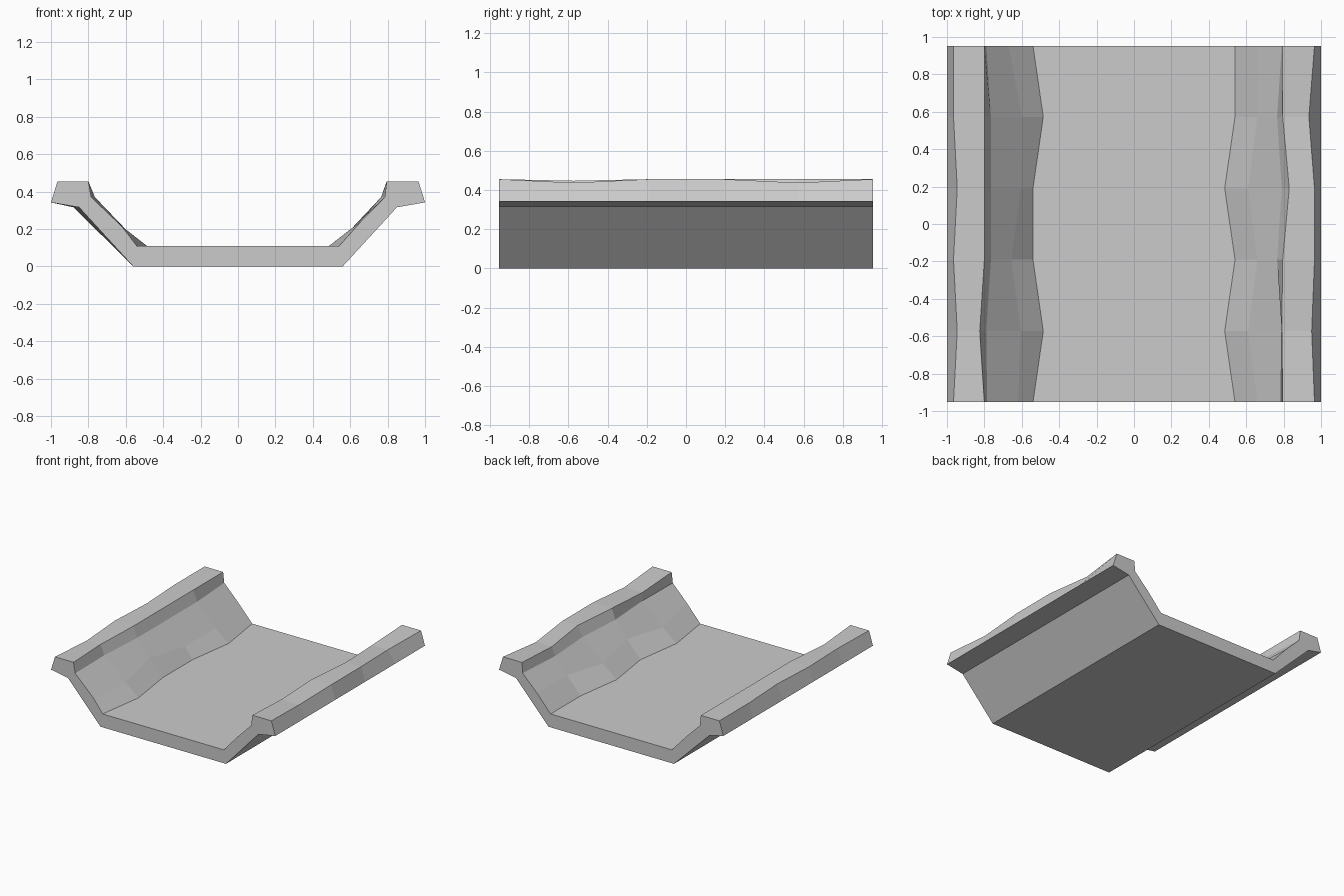
import bpy, bmesh

if "Cube" in bpy.data.objects:
    bpy.data.objects.remove(bpy.data.objects["Cube"])

# Stations along the length, front to back
YS = [-0.953, -0.573, -0.191, 0.191, 0.573, 0.953]

# Uneven inner edges per station: floor edge, mid slope, shoulder, lip inner, lip outer, lip height
LEFT = dict(floor=[.54, .485, .54, .54, .485, .54],
            mid=[.62, .605, .655, .605, .6, .67],
            shoulder=[.785, .79, .765, .765, .765, .79],
            lip_in=[.8, .825, .8, .8, .8, .8],
            lip_out=[.965, .945, .965, .945, .965, .965],
            lip_z=[.455, .447, .455, .455, .455, .455],
            under=[.85, .88, .88, .88, .88, .88])
RIGHT = dict(floor=[.54, .485, .54, .485, .54, .54],
             mid=[.66, .61, .66, .61, .66, .66],
             shoulder=[.785, .79, .765, .79, .765, .79],
             lip_in=[.795, .79, .795, .83, .795, .795],
             lip_out=[.965, .95, .965, .965, .935, .965],
             lip_z=[.455, .437, .455, .455, .437, .455],
             under=[.85] * 6)


def half_profile(t, i):
    """Points from the bottom edge, round the lip, to the channel floor."""
    mid = t["mid"][i]
    return [(.56, 0), (t["under"][i], .316), (1.0, .342),
            (t["lip_out"][i], t["lip_z"][i]), (t["lip_in"][i], t["lip_z"][i]),
            (t["shoulder"][i], .37), (mid, .205 + (mid - .61) * .75),
            (t["floor"][i], .108)]


# Loft the channel section through the stations
bm = bmesh.new()
rings = []
for i, y in enumerate(YS):
    pts = half_profile(RIGHT, i)
    pts += [(-x, z) for x, z in reversed(half_profile(LEFT, i))]
    rings.append([bm.verts.new((x, y, z)) for x, z in pts])
n = len(rings[0])
for a, b in zip(rings, rings[1:]):
    for k in range(n):
        j = (k + 1) % n
        bm.faces.new((a[k], a[j], b[j], b[k]))

# End caps, as strips across each half and the floor slab
for ring in (rings[0], rings[-1]):
    bm.faces.new(ring)
bmesh.ops.recalc_face_normals(bm, faces=bm.faces)

mesh = bpy.data.meshes.new("channel_section")
bm.to_mesh(mesh)
bm.free()
obj = bpy.data.objects.new("channel_section", mesh)
bpy.context.collection.objects.link(obj)
